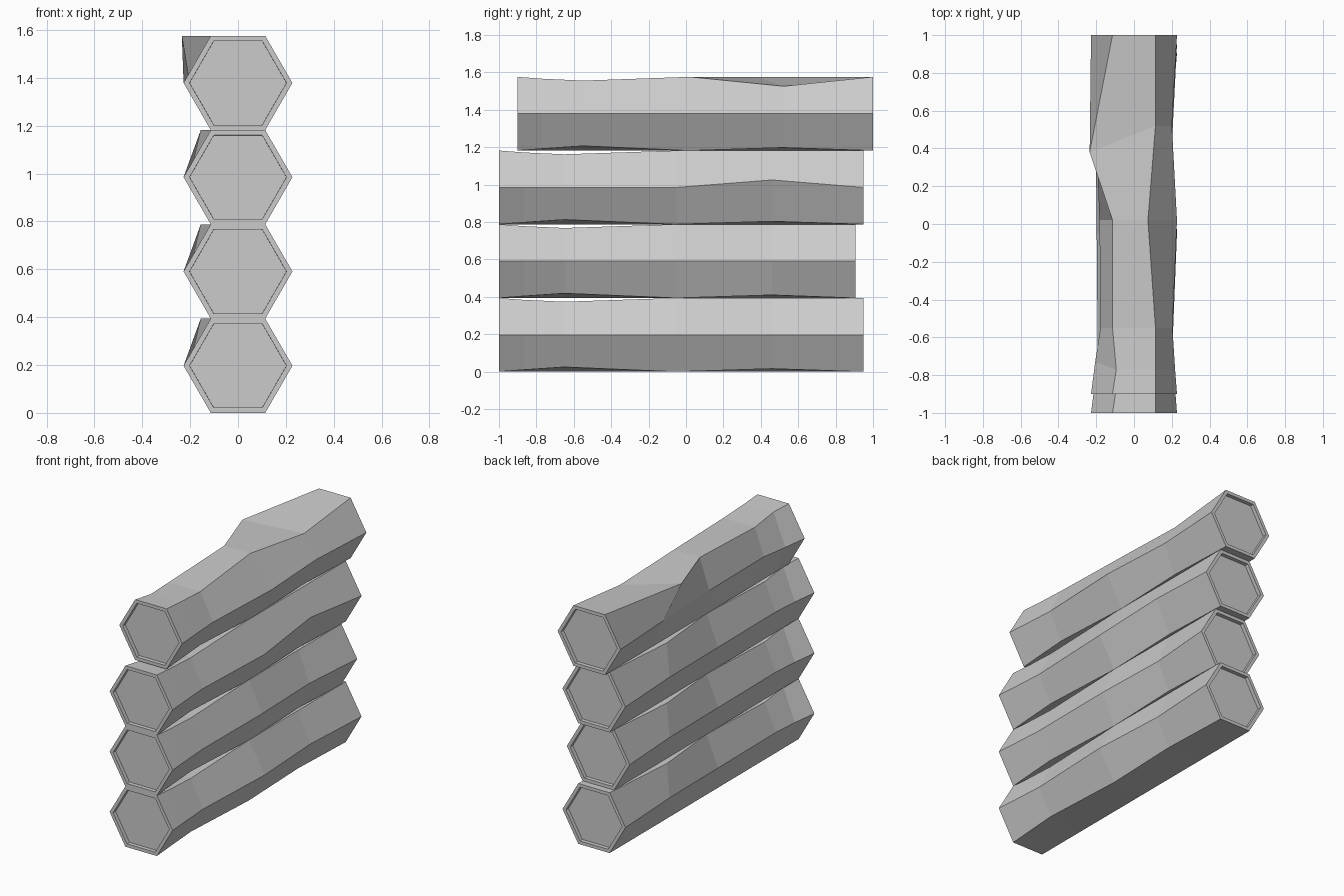
import bpy, bmesh, math
from mathutils import Vector

cube = bpy.data.objects.get("Cube")
if cube:
    bpy.data.objects.remove(cube, do_unlink=True)

# Single stone-grey material
grey = bpy.data.materials.new("grey")
grey.use_nodes = True
COLOUR = (0.6, 0.6, 0.6, 1)
grey.diffuse_color = COLOUR
grey.node_tree.nodes["Principled BSDF"].inputs["Base Color"].default_value = COLOUR

RADIUS = 0.2275
HALF = RADIUS * math.sin(math.pi / 3)
# Hexagon corners, counter-clockwise seen from the front
RIGHT, TOP_R, TOP_L, LEFT, LOW_L, LOW_R = range(6)

# Dents shared by every beam: (station, corner) -> offset
DENTS = {
    (1, TOP_L): (0.02, 0, -0.01), (1, LEFT): (0.022, 0.04, 0),
    (1, TOP_R): (0, 0, -0.01), (1, LOW_R): (0, 0, 0.01), (1, RIGHT): (-0.01, 0, 0),
    (2, RIGHT): (-0.024, 0, 0), (2, TOP_R): (0, 0, -0.02),
    (2, TOP_L): (0, 0, -0.02), (2, LEFT): (0.035, 0, 0), (2, LOW_R): (0, 0, 0.025),
    (3, LEFT): (0.03, 0, 0),
    (4, RIGHT): (-0.027, 0, 0), (4, LOW_R): (0, 0, 0.016),
    (4, LEFT): (0.025, 0, 0), (4, TOP_L): (-0.042, -0.04, 0),
}


def make_beam(name, z, stations, extra):
    """Loft a dented hexagonal beam along y with recessed ends."""
    dents = {**DENTS, **extra}
    bm = bmesh.new()
    rings = []
    for s, y in enumerate(stations):
        ring = []
        for c in range(6):
            a = c * math.pi / 3
            p = Vector((RADIUS * math.cos(a), y, z + RADIUS * math.sin(a)))
            ring.append(bm.verts.new(p + Vector(dents.get((s, c), (0, 0, 0)))))
        rings.append(ring)
    for a, b in zip(rings, rings[1:]):
        for c in range(6):
            d = (c + 1) % 6
            bm.faces.new((a[c], b[c], b[d], a[d]))
    ends = [bm.faces.new(rings[0]), bm.faces.new(rings[-1])]
    bmesh.ops.recalc_face_normals(bm, faces=bm.faces)
    # Rim and recessed panel at both ends
    bmesh.ops.inset_individual(bm, faces=ends, thickness=0.025)
    bmesh.ops.inset_individual(bm, faces=ends, thickness=0.0005, depth=-0.025)
    mesh = bpy.data.meshes.new(name)
    bm.to_mesh(mesh)
    bm.free()
    mesh.materials.append(grey)
    bpy.context.collection.objects.link(bpy.data.objects.new(name, mesh))


LOWER = [-1, -0.87, -0.65, -0.05, 0.46]
make_beam("bottom_beam", HALF, LOWER + [0.95], {})
make_beam("lower_middle_beam", HALF * 3, LOWER + [0.905],
          {(3, RIGHT): (-0.02, 0, 0), (4, RIGHT): (-0.035, 0, 0)})
make_beam("upper_middle_beam", HALF * 5, LOWER + [0.95],
          {(4, RIGHT): (-0.025, 0, 0.04)})
# Top beam has a stronger bulge and a sunken right shoulder
make_beam("top_beam", HALF * 7, [-0.9, -0.77, -0.55, 0.02, 0.52, 1],
          {(3, TOP_R): (-0.04, 0, 0), (3, LEFT): (0.045, 0, 0),
           (2, LEFT): (0.05, 0, 0), (4, TOP_R): (0, 0, -0.05),
           (4, TOP_L): (-0.121, -0.14, 0)})
